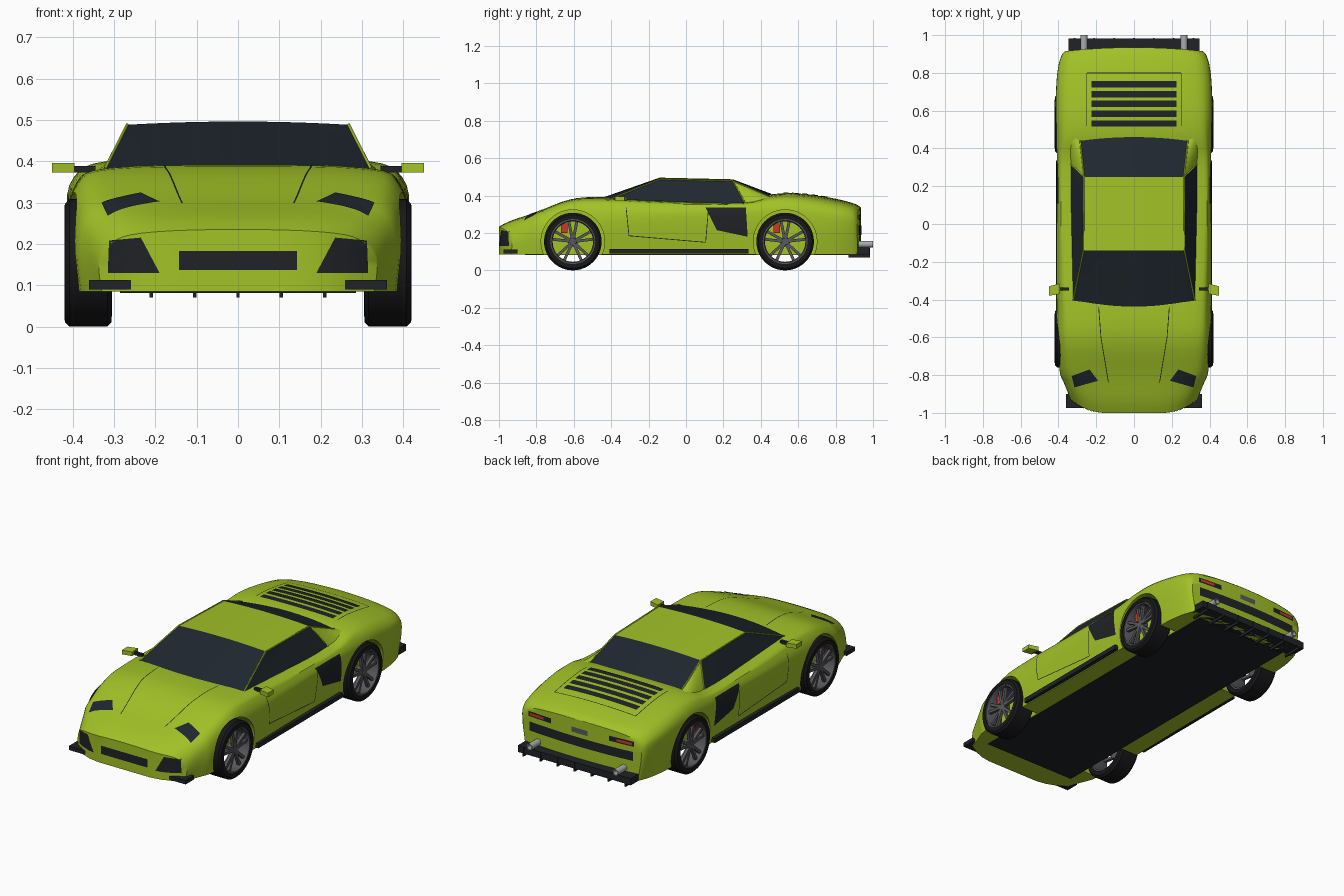
import bpy, bmesh, math
from mathutils import Vector, Matrix
from mathutils.bvhtree import BVHTree

if "Cube" in bpy.data.objects:
    bpy.data.objects.remove(bpy.data.objects["Cube"])

def material(name, *rgb):
    m = bpy.data.materials.new(name)
    m.diffuse_color = (*rgb, 1)
    m.use_nodes = True
    m.node_tree.nodes["Principled BSDF"].inputs["Base Color"].default_value = m.diffuse_color
    return m

GREEN = material("lime_paint", .36, .54, .02)
DARK = material("black_trim", .014, .016, .02)
GLASS = material("tinted_glass", .014, .02, .028)
RUBBER = material("rubber", .009, .009, .011)
RIM = material("rim_grey", .1, .1, .11)
RED = material("red", .6, .04, .02)
SILVER = material("silver", .4, .41, .43)

def finish(name, bm, mat, angle=35):
    bmesh.ops.remove_doubles(bm, verts=bm.verts, dist=1e-5)
    bmesh.ops.recalc_face_normals(bm, faces=bm.faces)
    me = bpy.data.meshes.new(name)
    bm.to_mesh(me)
    bm.free()
    ob = bpy.data.objects.new(name, me)
    bpy.context.collection.objects.link(ob)
    me.materials.append(mat)
    smooth(ob, angle)
    return ob

def smooth(ob, angle=35):
    bpy.ops.object.select_all(action='DESELECT')
    ob.select_set(True)
    bpy.context.view_layer.objects.active = ob
    bpy.ops.object.shade_smooth_by_angle(angle=math.radians(angle))

def add_grid(bm, rows, loop=False):
    vs = [[bm.verts.new(p) for p in r] for r in rows]
    for a, b in zip(vs, vs[1:] + (vs[:1] if loop else [])):
        for i in range(len(a) - 1):
            bm.faces.new((a[i], a[i + 1], b[i + 1], b[i]))

def add_box(bm, lo, hi, mat=Matrix()):
    c = [(a + b) / 2 for a, b in zip(lo, hi)]
    s = [abs(b - a) for a, b in zip(lo, hi)]
    bmesh.ops.create_cube(bm, size=1, matrix=mat @ Matrix.Translation(c) @ Matrix.Diagonal((*s, 1)))

def boxes(name, spans, mat):
    bm = bmesh.new()
    for lo, hi in spans:
        add_box(bm, lo, hi)
    return finish(name, bm, mat)

def spline(P, n):
    Q, out = [P[0]] + P + [P[-1]], []
    for q in zip(Q, Q[1:], Q[2:], Q[3:]):
        for k in range(n):
            t = k / n
            out.append([.5 * (2*b + (c-a)*t + (2*a-5*b+4*c-d)*t*t + (3*b-a-3*c+d)*t**3) for a, b, c, d in zip(*q)])
    return out + [list(P[-1])]

# Body shell: y, sill w, waist w/z, shoulder w/z, top edge w/z, centre z
STATIONS = [
    (-1.0, .33, .335, .16, .295, .21, .20, .229, .235),
    (-.93, .35, .357, .18, .33, .235, .24, .262, .268),
    (-.80, .38, .39, .20, .36, .285, .26, .308, .312),
    (-.62, .395, .41, .24, .385, .34, .30, .374, .379),
    (-.44, .395, .412, .25, .39, .345, .32, .382, .392),
    (-.10, .39, .41, .26, .397, .335, .335, .366, .375),
    (.30, .39, .407, .26, .397, .338, .335, .36, .375),
    (.46, .395, .412, .26, .397, .355, .32, .395, .407),
    (.60, .395, .415, .26, .397, .36, .30, .40, .411),
    (.78, .385, .408, .25, .39, .335, .29, .374, .387),
    (.90, .36, .385, .24, .37, .31, .28, .345, .357),
    (.935, .345, .365, .22, .35, .29, .26, .325, .336)]
SILL = .085

def plan(x, y):
    nose = max(0, (-.8 - y) / .2) * 2 * max(0, abs(x) - .15) ** 2
    tail = max(0, (y - .85) / .085) * .15 * x * x
    return y + nose - tail

rows = []
for y, wb, wm, zm, ws, zs, wt, zt, zc in spline(STATIONS, 4):
    half = [(wb, SILL), (wm, zm), (ws, zs), (wt, zt)]
    full = half + [(0, zc)] + [(-x, z) for x, z in reversed(half)]
    rows.append([(x, y, z) for x, z in spline(full, 4)])
at = lambda p: (p[0], plan(p[0], p[1]), p[2])
span = lambda p: [at((p[0] * (1 - k / 6), p[1], p[2])) for k in range(13)]
bm = bmesh.new()
add_grid(bm, [[at(p) for p in r] for r in rows])
add_grid(bm, [span(r[0]) for r in rows])
for end in (rows[0], rows[-1]):
    add_grid(bm, [span(p) for p in end[:17]])
bmesh.ops.remove_doubles(bm, verts=bm.verts, dist=1e-5)
bmesh.ops.dissolve_degenerate(bm, edges=bm.edges, dist=1e-6)
body = finish("body_shell", bm, GREEN)
tmp = bmesh.new()
tmp.from_mesh(body.data)
SKIN = BVHTree.FromBMesh(tmp)
tmp.free()

# Wheel wells cut from the body
WHEELS_Y, WZ = (-.605, .53), .154
bm = bmesh.new()
for yc in WHEELS_Y:
    for s in (-1, 1):
        bmesh.ops.create_cone(bm, cap_ends=True, segments=48, radius1=.17, radius2=.17, depth=.24,
            matrix=Matrix.Translation((s * .41, yc, WZ)) @ Matrix.Rotation(math.pi / 2, 4, 'Y'))
cutter = finish("wheel_well_cutter", bm, GREEN)
cutter.hide_render = True
mod = body.modifiers.new("wells", 'BOOLEAN')
mod.object, mod.operation, mod.solver = cutter, 'DIFFERENCE', 'EXACT'
bpy.context.view_layer.objects.active = body
bpy.ops.object.modifier_apply(modifier="wells")
bpy.data.objects.remove(cutter)
smooth(body)

# Panels projected onto the body skin
AXES = {'front': lambda a, b: ((a, -3, b), (0, 1, 0)), 'rear': lambda a, b: ((a, 3, b), (0, -1, 0)),
        'top': lambda a, b: ((a, b, 3), (0, 0, -1)), 'right': lambda a, b: ((3, a, b), (-1, 0, 0))}

def panels(name, quads, view, mat, mirror=True, lift=.003, n=8):
    bm = bmesh.new()
    for q in quads:
        a, b, c, d = map(Vector, q)
        grid = []
        for j in range(n + 1):
            row = []
            for i in range(n + 1):
                u, v = i / n, j / n
                p = a.lerp(b, u).lerp(d.lerp(c, u), v)
                o, dr = map(Vector, AXES[view](*p))
                hit = SKIN.ray_cast(o, dr)[0]
                row.append(hit - dr * lift)
            grid.append(row)
        add_grid(bm, grid)
        if mirror:
            add_grid(bm, [[(-p.x, p.y, p.z) for p in r] for r in grid])
    return finish(name, bm, mat)

def rect(x0, x1, y0, y1):
    return ((x0, y0), (x1, y0), (x1, y1), (x0, y1))

def seam(points, w=.002):
    out = []
    for a, b in zip(points, points[1:]):
        a, b = Vector(a), Vector(b)
        n = (b - a).orthogonal().normalized() * w
        out.append((a - n, b - n, b + n, a + n))
    return out

panels("headlights", [((.33, -.805), (.235, -.77), (.19, -.83), (.315, -.865))], 'top', GLASS)
panels("front_intakes", [((.19, .13), (.315, .13), (.312, .208), (.235, .215))], 'front', DARK)
panels("front_grille", [rect(-.143, .143, .137, .183)], 'front', DARK, False)
panels("hood_seams", seam([(.187, -.44), (.175, -.6), (.135, -.84)]), 'top', DARK, lift=.001)
panels("side_intakes", [((.105, .335), (.165, .215), (.33, .18), (.32, .335))], 'right', DARK)
panels("door_seams", seam([(-.32, .335), (-.305, .185), (.105, .15), (.12, .33)]), 'right', DARK, lift=.001)
panels("engine_louvers", [rect(-.225, .225, y - .017, y + .017) for y in (.532, .584, .636, .688, .74)], 'top', DARK, False)
panels("engine_cover_seam", seam([(.25, .52), (.25, .8), (0, .8)]), 'top', DARK, lift=.001)
panels("tail_light_housings", [rect(.18, .325, .27, .298)], 'rear', DARK)
panels("tail_lights", [rect(.225, .315, .277, .291)], 'rear', RED, lift=.005)
panels("rear_grille", [rect(-.32, .32, .19, .24)], 'rear', DARK, False)
panels("rear_plate", [rect(-.05, .05, .262, .29)], 'rear', RIM, False)

# Cabin sheets, each bowed along its two long edges
def sheet(name, a, b, c, d, mat, bow0=(0, 0, 0), bow1=(0, 0, 0), mirror=False, n=12):
    a, b, c, d, bow0, bow1 = map(Vector, (a, b, c, d, bow0, bow1))
    grid = []
    for j in range(n + 1):
        v = j / n
        grid.append([a.lerp(b, i / n).lerp(d.lerp(c, i / n), v)
                     + bow0.lerp(bow1, v) * (1 - (2 * i / n - 1) ** 2) for i in range(n + 1)])
    bm = bmesh.new()
    add_grid(bm, grid)
    if mirror:
        add_grid(bm, [[(-p.x, p.y, p.z) for p in r] for r in grid])
    return finish(name, bm, mat)

flip = lambda p: (-p[0], p[1], p[2])
screen, roof_f, roof_b = (.322, -.405, .381), (.268, -.14, .488), (.265, .25, .479)
deck, belt_b, haunch = (.285, .44, .396), (.338, .32, .352), (.35, .5, .385)
crown = (0, 0, .008)
sheet("windscreen", flip(screen), screen, roof_f, flip(roof_f), GLASS, (0, -.035, .01), crown)
sheet("roof", flip(roof_f), roof_f, roof_b, flip(roof_b), GREEN, crown, crown)
sheet("rear_window", flip(roof_b), roof_b, deck, flip(deck), GLASS, crown, (0, .02, .012))
sheet("side_windows", screen, belt_b, roof_b, roof_f, GLASS, mirror=True)
sheet("rear_buttresses", roof_b, belt_b, haunch, deck, GREEN, mirror=True)

# Pillars and roof rails
cu = bpy.data.curves.new("roof_rails", 'CURVE')
cu.dimensions, cu.bevel_depth, cu.bevel_resolution = '3D', .004, 1
for f in (lambda p: p, flip):
    for path in ((screen, roof_f, roof_b, belt_b), (roof_b, deck)):
        sp = cu.splines.new('POLY')
        sp.points.add(len(path) - 1)
        for pt, p in zip(sp.points, path):
            pt.co = (*f(p), 1)
cu.materials.append(GREEN)
bpy.context.collection.objects.link(bpy.data.objects.new("roof_rails", cu))

# Wheels: lathed tyre and rim, hub, paired spokes, caliper
def lathe(bm, profile, M, seg=48):
    pts = profile + profile[:1]
    add_grid(bm, [[M @ Vector((x, r * math.cos(t), r * math.sin(t))) for x, r in pts]
                  for t in (2 * math.pi * k / seg for k in range(seg))], True)

for end, yc in zip(("front", "rear"), WHEELS_Y):
    for side, s in (("right", 1), ("left", -1)):
        M = Matrix.Translation((0, yc, WZ)) @ Matrix.Diagonal((s, 1, 1, 1))
        name = f"{end}_{side}_"
        bm = bmesh.new()
        lathe(bm, [(.305, .12), (.306, .143), (.316, .154), (.408, .154), (.419, .143), (.42, .12)], M)
        finish(name + "tyre", bm, RUBBER)
        bm = bmesh.new()
        lathe(bm, [(.31, .122), (.417, .122), (.417, .113), (.405, .108), (.31, .112)], M)
        lathe(bm, [(.37, .001), (.37, .026), (.4, .026), (.406, .018), (.406, .001)], M, 20)
        for k in range(5):
            for tilt in (-.2, .2):
                R = Matrix.Rotation(k * math.tau / 5 + tilt, 4, 'X')
                add_box(bm, (.39, -.0075, .018), (.406, .0075, .113), M @ R)
        finish(name + "rim", bm, RIM)
        bm = bmesh.new()
        add_box(bm, (.355, -.063, .045), (.385, -.028, .098), M)
        finish(name + "brake_caliper", bm, RED)

# Aero trim: underbody tray, splitters, skirts, diffuser
boxes("undertray", [((-.285, -.86, .081), (.285, .88, .088))], DARK)
both = lambda lo, hi: [(lo, hi), (flip(lo), flip(hi))]
boxes("front_splitters", both((.18, -.975, .09), (.36, -.9, .112)), DARK)
boxes("side_skirts", both((.37, -.41, .09), (.413, .335, .115)), DARK)
boxes("rear_diffuser", [((-.348, .88, .085), (.348, .982, .122))]
      + [((x - .004, .87, .07), (x + .004, .985, .122)) for x in (-.315, -.21, -.105, 0, .105, .21, .315)], DARK)

# Exhaust pipes
bm = bmesh.new()
for x in (-.265, .265):
    M = Matrix.Translation((x, 0, .14)) @ Matrix.Rotation(math.pi / 2, 4, 'Z')
    lathe(bm, [(.92, .013), (.92, .018), (1, .018), (1, .013)], M, 20)
finish("exhaust_pipes", bm, SILVER)

# Door mirrors on short arms
boxes("mirror_arms", both((.345, -.352, .372), (.405, -.336, .388)), DARK)
bm = bmesh.new()
for s in (1, -1):
    add_grid(bm, [[(s * x, y, z) for x, y, z in ((.395, -.37, z), (.45, -.38, z), (.45, -.33, z), (.395, -.315, z), (.395, -.37, z))]
                  for z in (.372, .395)])
bmesh.ops.remove_doubles(bm, verts=bm.verts, dist=1e-5)
bmesh.ops.holes_fill(bm, edges=bm.edges, sides=4)
finish("door_mirrors", bm, GREEN)
